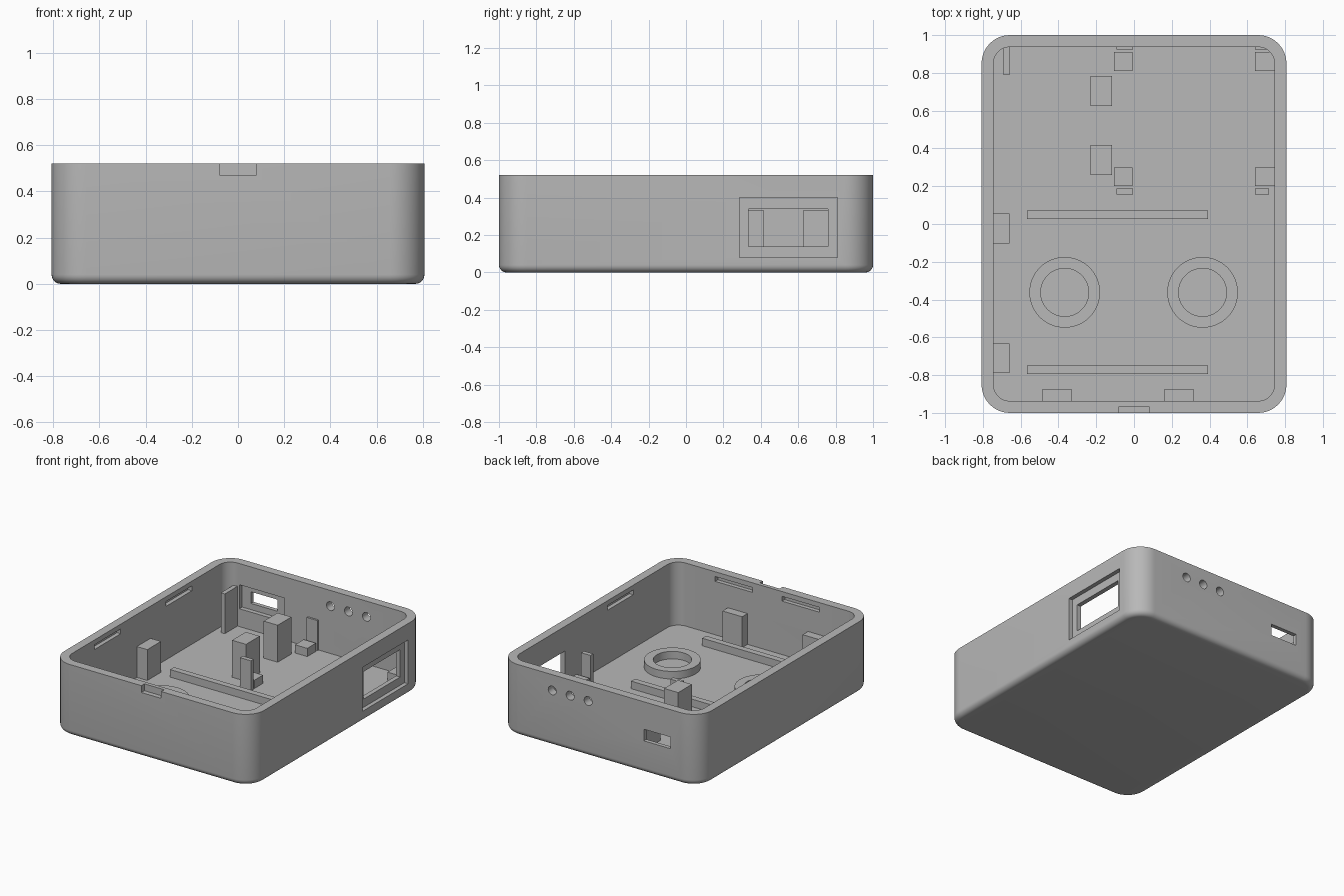
import bpy, bmesh, math
from mathutils import Matrix

if "Cube" in bpy.data.objects:
    bpy.data.objects.remove(bpy.data.objects["Cube"], do_unlink=True)

HX, HY, TOP, WALL, R = 0.807, 1.0, 0.52, 0.063, 0.15
FLOOR = 0.06
BASE = FLOOR - 0.01     # parts sink slightly into the floor

grey = bpy.data.materials.new("matte_grey")
grey.use_nodes = True
grey.diffuse_color = (0.48, 0.48, 0.48, 1)
grey.node_tree.nodes["Principled BSDF"].inputs["Base Color"].default_value = (0.48, 0.48, 0.48, 1)


def finish(name, bm):
    bmesh.ops.recalc_face_normals(bm, faces=bm.faces)
    mesh = bpy.data.meshes.new(name)
    bm.to_mesh(mesh)
    bm.free()
    mesh.materials.append(grey)
    ob = bpy.data.objects.new(name, mesh)
    bpy.context.collection.objects.link(ob)
    return ob


def smooth(ob):
    bpy.ops.object.select_all(action='DESELECT')
    ob.select_set(True)
    bpy.context.view_layer.objects.active = ob
    bpy.ops.object.shade_smooth_by_angle(angle=math.radians(30))


def box(name, x0, x1, y0, y1, z0, z1):
    bm = bmesh.new()
    bmesh.ops.create_cube(bm, size=1)
    bmesh.ops.scale(bm, vec=(x1 - x0, y1 - y0, z1 - z0), verts=bm.verts)
    bmesh.ops.translate(bm, vec=((x0 + x1) / 2, (y0 + y1) / 2, (z0 + z1) / 2), verts=bm.verts)
    return finish(name, bm)


def outline(inset, steps=12):
    """Rounded rectangle, moved inwards by inset."""
    pts = []
    for i, (sx, sy) in enumerate([(1, 1), (-1, 1), (-1, -1), (1, -1)]):
        for k in range(steps + 1):
            a = math.pi / 2 * (i + k / steps)
            pts.append((sx * (HX - R) + (R - inset) * math.cos(a),
                        sy * (HY - R) + (R - inset) * math.sin(a)))
    return pts


def loft(name, levels):
    """Closed solid through (inset, height) levels."""
    bm = bmesh.new()
    rings = [[bm.verts.new((x, y, z)) for x, y in outline(inset)] for inset, z in levels]
    n = len(rings[0])
    for a, b in zip(rings, rings[1:]):
        for i in range(n):
            j = (i + 1) % n
            bm.faces.new((a[i], a[j], b[j], b[i]))
    bm.faces.new(rings[0])
    bm.faces.new(rings[-1])
    return finish(name, bm)


def cut(ob, cutter):
    mod = ob.modifiers.new("cut", 'BOOLEAN')
    mod.operation = 'DIFFERENCE'
    mod.solver = 'EXACT'
    mod.object = cutter
    bpy.context.view_layer.objects.active = ob
    bpy.ops.object.modifier_apply(modifier=mod.name)
    bpy.data.objects.remove(cutter, do_unlink=True)


# Case shell with filleted bottom edge and hollow inside
F = 0.04
fillet = [(F * (1 - math.sin(t * math.pi / 12)), F * (1 - math.cos(t * math.pi / 12))) for t in range(7)]
case = loft("case_shell", fillet + [(0, TOP)])
cut(case, loft("cavity", [(WALL, FLOOR), (WALL, TOP + 0.1)]))

# Side window with stepped outer recess
cut(case, box("recess", HX - 0.03, HX + 0.1, 0.285, 0.81, 0.08, 0.40))
cut(case, box("window", HX - 0.1, HX + 0.1, 0.335, 0.76, 0.14, 0.34))

# Back socket opening with inner recess, and three round holes
cut(case, box("socket_recess", -0.645, -0.28, HY - 0.15, HY - 0.03, 0.19, 0.365))
cut(case, box("socket", -0.575, -0.36, HY - 0.1, HY + 0.1, 0.235, 0.32))
for x in (0.09, 0.235, 0.38):
    bm = bmesh.new()
    bmesh.ops.create_cone(bm, cap_ends=True, segments=32, radius1=0.032, radius2=0.032, depth=0.3,
                          matrix=Matrix.Translation((x, HY, 0.405)) @ Matrix.Rotation(math.pi / 2, 4, 'X'))
    cut(case, finish("hole", bm))

# Lid notch and the snap slots inside the walls
cut(case, box("notch", -0.08, 0.08, -HY - 0.1, -HY + 0.035, 0.47, TOP + 0.1))
IX, IY, D = HX - WALL, HY - WALL, 0.03
for x in (-0.42, 0.12):
    cut(case, box("slot", x, x + 0.3, -IY - D, -IY + 0.05, 0.45, 0.485))
for y in (-0.59, 0.23):
    cut(case, box("slot", -IX - D, -IX + 0.05, y, y + 0.3, 0.45, 0.485))
cut(case, box("slot", IX - 0.05, IX + D, -0.455, -0.155, 0.45, 0.485))
smooth(case)

# Wall posts
for y in (-0.79, -0.103):
    box("side_post", -IX - 0.01, -0.66, y, y + 0.158, BASE, 0.285)
for x in (-0.487, 0.16):
    box("front_post", x, x + 0.158, -IY - 0.01, -0.875, BASE, 0.285)
box("socket_fin", -0.692, -0.66, 0.79, IY + 0.01, BASE, 0.35)

# Tall inner blocks
for y in (0.26, 0.625):
    box("tall_block", -0.23, -0.117, y, y + 0.158, BASE, 0.33)

# Board rests with upright clips
for x0, x1, c0, c1 in ((-0.107, -0.008, -0.092, -0.005), (0.64, IX + 0.01, 0.64, 0.715)):
    for y in (0.2, 0.81):
        box("board_rest", x0, x1, y, y + 0.1, BASE, 0.12)
    box("front_clip", c0, c1, 0.155, 0.187, BASE, 0.28)
    box("back_clip", c0, c1, 0.923, 0.95, BASE, 0.28)

# Long floor rails
for y in (0.027, -0.793):
    box("floor_rail", -0.567, 0.393, y, y + 0.045, BASE, 0.115)

# Round seats on the floor
for x in (-0.367, 0.363):
    bm = bmesh.new()
    profile = [(0.127, BASE), (0.187, BASE), (0.187, 0.115), (0.127, 0.115)]
    n = 64
    rings = [[bm.verts.new((x + r * math.cos(2 * math.pi * i / n),
                            -0.362 + r * math.sin(2 * math.pi * i / n), z)) for i in range(n)]
             for r, z in profile]
    for a, b in zip(rings, rings[1:] + rings[:1]):
        for i in range(n):
            j = (i + 1) % n
            bm.faces.new((a[i], a[j], b[j], b[i]))
    smooth(finish("round_seat", bm))
